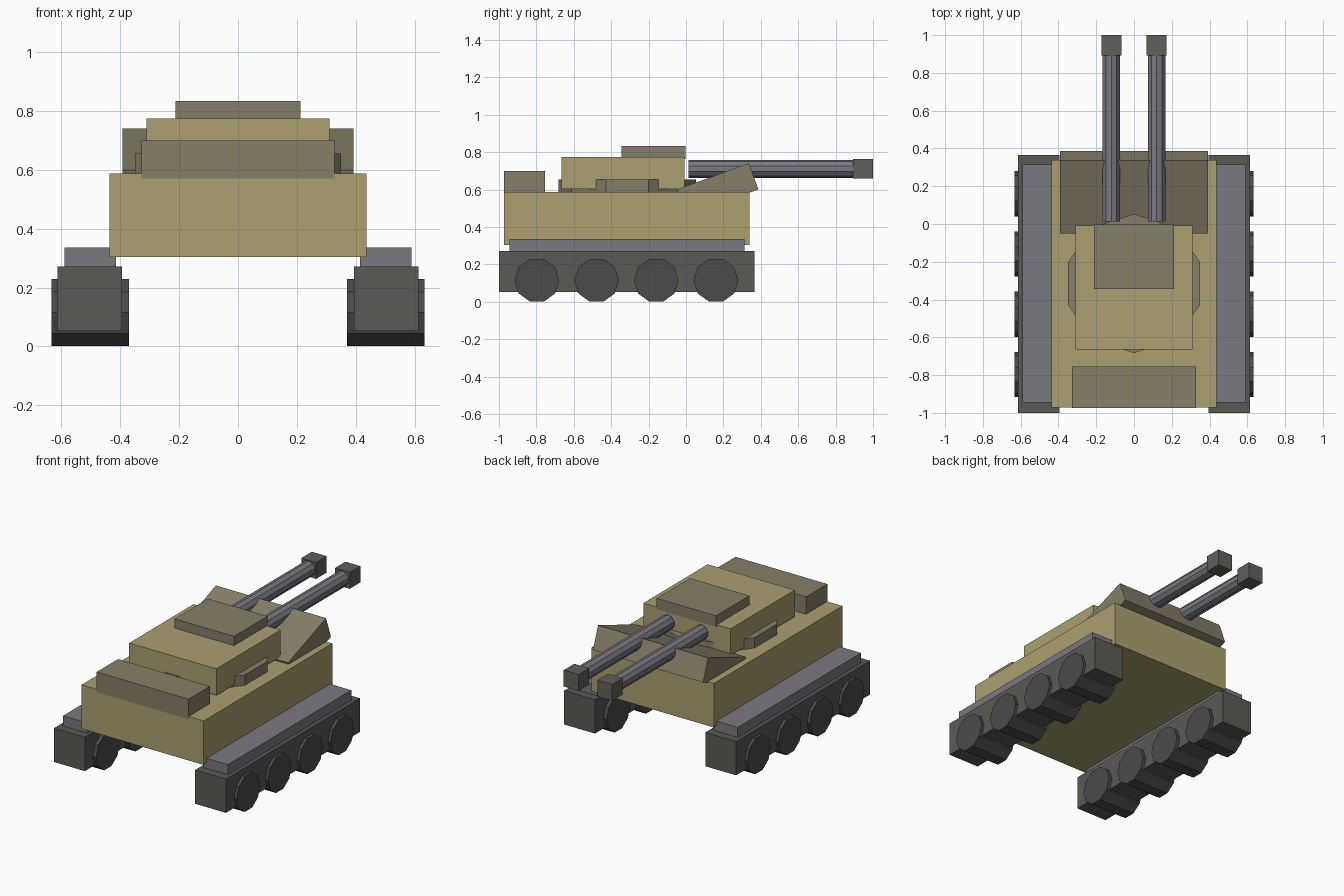
import bpy, bmesh
from math import sin, cos, pi
from mathutils import Vector

if "Cube" in bpy.data.objects:
    bpy.data.objects.remove(bpy.data.objects["Cube"])


def material(name, rgb):
    m = bpy.data.materials.new(name)
    m.diffuse_color = (*rgb, 1)
    m.use_nodes = True
    m.node_tree.nodes["Principled BSDF"].inputs["Base Color"].default_value = m.diffuse_color
    return m


TAN = material("tan_armour", (0.41, 0.35, 0.16))
OLIVE = material("olive_armour", (0.24, 0.21, 0.14))
TRACK = material("track_grey", (0.10, 0.10, 0.09))
WHEEL = material("wheel_grey", (0.07, 0.07, 0.07))
STEEL = material("blue_steel", (0.19, 0.19, 0.22))
MUZZLE = material("muzzle_grey", (0.12, 0.115, 0.105))


def prism(name, outline, sweep, mat):
    """Closed solid: a flat outline swept along a vector."""
    bm = bmesh.new()
    face = bm.faces.new([bm.verts.new(p) for p in outline])
    top = bmesh.ops.extrude_face_region(bm, geom=[face], use_keep_orig=True)["geom"]
    bmesh.ops.translate(bm, vec=Vector(sweep),
                        verts=[g for g in top if isinstance(g, bmesh.types.BMVert)])
    bmesh.ops.recalc_face_normals(bm, faces=bm.faces)
    me = bpy.data.meshes.new(name)
    bm.to_mesh(me)
    bm.free()
    me.materials.append(mat)
    ob = bpy.data.objects.new(name, me)
    bpy.context.collection.objects.link(ob)
    return ob


def box(name, x, y, z, mat):
    base = [(x[0], y[0], z[0]), (x[1], y[0], z[0]), (x[1], y[1], z[0]), (x[0], y[1], z[0])]
    return prism(name, base, (0, 0, z[1] - z[0]), mat)


def decagon(r):
    """First coordinate has corners at both ends, second has flats."""
    return [(r * cos(i * pi / 5), r * sin(i * pi / 5)) for i in range(10)]


# Hull and rear engine deck
box("hull", (-0.436, 0.436), (-0.972, 0.339), (0.304, 0.588), TAN)
box("engine_deck", (-0.328, 0.328), (-0.973, -0.755), (0.57, 0.70), OLIVE)

# Sloped armour plate, tilted 20 degrees and sunk into the hull
slope = [(-0.05, 0.60), (0.336, 0.741), (0.387, 0.601), (0.001, 0.46)]
prism("sloped_plate", [(-0.393, y, z) for y, z in slope], (0.786, 0, 0), OLIVE)

# Turret ring, turret and roof hatch
prism("turret_ring", [(b, -0.315 + a, 0.575) for a, b in decagon(0.368)], (0, 0, 0.08), OLIVE)
box("turret", (-0.311, 0.311), (-0.665, -0.009), (0.602, 0.774), TAN)
box("roof_hatch", (-0.212, 0.212), (-0.344, -0.003), (0.763, 0.834), OLIVE)

# Tracks, fenders, wheels and guns on both sides
for side, s in (("left", -1), ("right", 1)):
    box(f"track_{side}", (s * 0.394, s * 0.614), (-1.0, 0.366), (0.053, 0.271), TRACK)
    box(f"fender_{side}", (s * 0.415, s * 0.589), (-0.944, 0.314), (0.26, 0.336), STEEL)
    for i in range(4):
        y = -0.797 + i * 0.319
        rim = [(s * 0.371, y + a, 0.115 + b) for a, b in decagon(0.12)]
        prism(f"wheel_{side}_{i + 1}", rim, (s * 0.262, 0, 0), WHEEL)

    bore = [(s * 0.12 + b, 0.014, 0.711 + a) for a, b in decagon(0.0485)]
    prism(f"gun_barrel_{side}", bore, (0, 0.90, 0), STEEL)
    box(f"muzzle_{side}", (s * 0.12 - 0.053, s * 0.12 + 0.053), (0.893, 1.0), (0.658, 0.764), MUZZLE)
